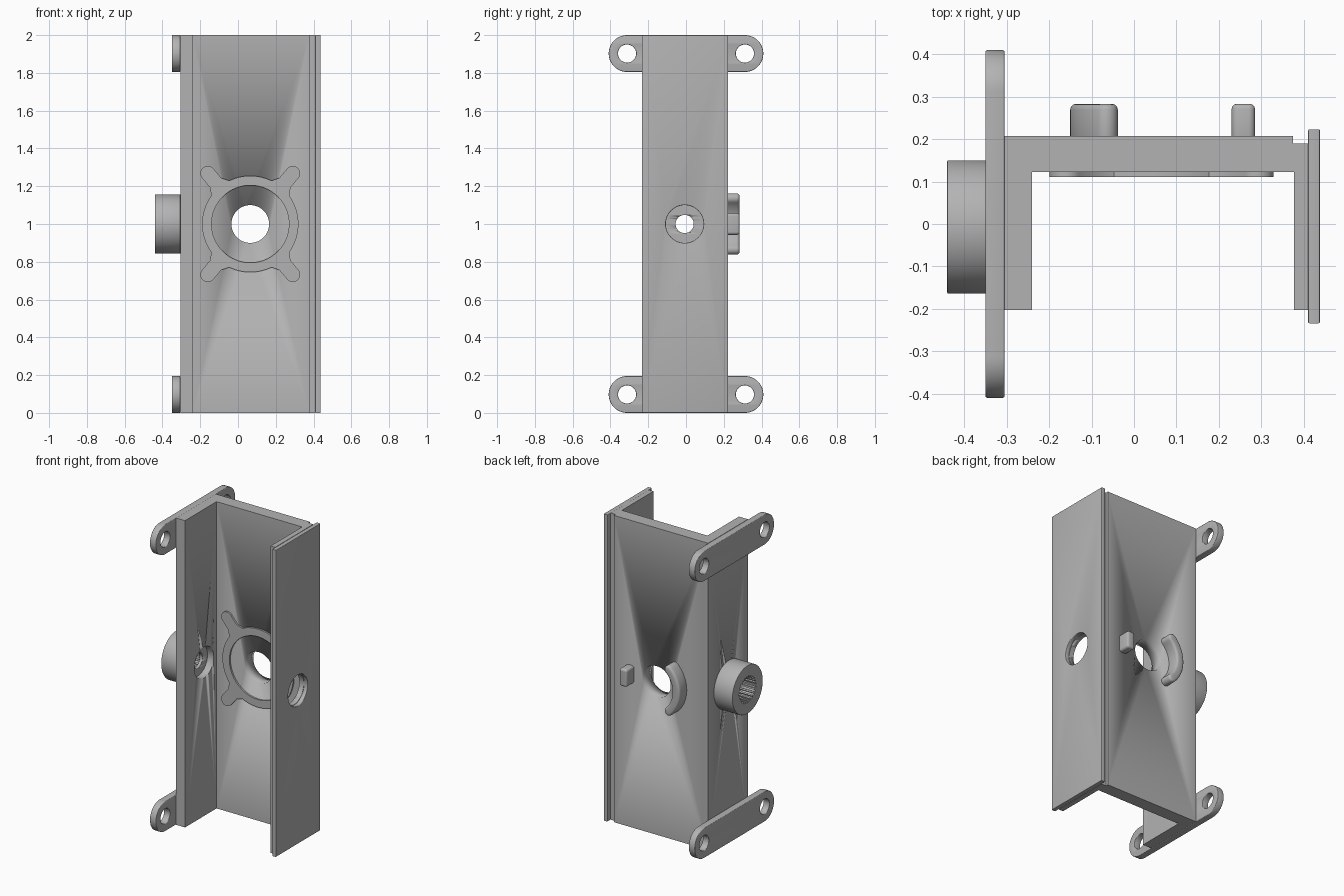
import bpy
import math
from mathutils import Matrix

old = bpy.data.objects.get("Cube")
if old:
    bpy.data.objects.remove(old, do_unlink=True)

grey = bpy.data.materials.new("plain grey")
grey.use_nodes = True
colour = (0.45, 0.45, 0.45, 1)
grey.diffuse_color = colour
grey.node_tree.nodes["Principled BSDF"].inputs["Base Color"].default_value = colour

MID_Y, MID_Z, HUB_X = -0.007, 1.0, 0.065

# Columns send the outline's u, v and depth axes to world axes
AXES = {
    "x": Matrix(((0, 0, 1), (1, 0, 0), (0, 1, 0))),
    "y": Matrix(((1, 0, 0), (0, 0, -1), (0, 1, 0))),
    "z": Matrix.Identity(3),
}


def arc(u, v, r, start=0, end=360, n=48):
    full = abs(end - start) >= 360
    steps = n if full else n - 1
    angles = [math.radians(start + (end - start) * i / steps) for i in range(n)]
    return [(u + r * math.cos(a), v + r * math.sin(a)) for a in angles]


def solid(name, loops, axis, low, high, bevel=0.0):
    """Extrude a filled outline with holes between two positions on an axis."""
    curve = bpy.data.curves.new(name, "CURVE")
    curve.dimensions = "2D"
    curve.fill_mode = "BOTH"
    curve.extrude = (high - low) / 2 - bevel
    curve.bevel_depth = bevel
    curve.bevel_resolution = 2
    curve.offset = -bevel
    for loop in loops:
        spline = curve.splines.new("POLY")
        spline.points.add(len(loop) - 1)
        for point, (u, v) in zip(spline.points, loop):
            point.co = (u, v, 0, 1)
        spline.use_cyclic_u = True
    obj = bpy.data.objects.new(name, curve)
    bpy.context.collection.objects.link(obj)
    bpy.ops.object.select_all(action="DESELECT")
    obj.select_set(True)
    bpy.context.view_layer.objects.active = obj
    bpy.ops.object.convert(target="MESH")
    obj = bpy.context.object
    middle = (low + high) / 2
    shift = {"x": (middle, 0, 0), "y": (0, middle, 0), "z": (0, 0, middle)}[axis]
    obj.data.transform(Matrix.Translation(shift) @ AXES[axis].to_4x4())
    # Weld the separate cap and side surfaces
    weld = obj.modifiers.new("weld", "WELD")
    weld.merge_threshold = 0.0002
    bpy.ops.object.modifier_apply(modifier=weld.name)
    obj.data.materials.clear()
    obj.data.materials.append(grey)
    bpy.ops.object.shade_smooth_by_angle(angle=math.radians(32))
    return obj


def cut(target, cutter):
    mod = target.modifiers.new("hole", "BOOLEAN")
    mod.operation = "DIFFERENCE"
    mod.solver = "EXACT"
    mod.object = cutter
    bpy.context.view_layer.objects.active = target
    bpy.ops.object.modifier_apply(modifier=mod.name)
    bpy.data.objects.remove(cutter, do_unlink=True)


# U-shaped channel
channel = solid("channel", [[
    (-0.305, -0.203), (-0.24, -0.203), (-0.24, 0.122), (0.377, 0.122),
    (0.377, -0.203), (0.41, -0.203), (0.41, 0.19), (0.375, 0.19),
    (0.375, 0.207), (-0.305, 0.207)]], "z", 0, 2)
cut(channel, solid("hub_cutter", [arc(HUB_X, MID_Z, 0.1)], "y", 0.05, 0.3))
cut(channel, solid("bore_cutter", [arc(MID_Y, MID_Z, 0.1)], "x", -0.285, -0.2))
cut(channel, solid("pin_cutter", [arc(MID_Y, MID_Z, 0.048)], "x", -0.35, -0.25))
cut(channel, solid("side_cutter", [arc(MID_Y, MID_Z, 0.1)], "x", 0.3, 0.5))

# Wide outer plate on the left side
solid("side_plate", [
    [(-0.234, 0), (0.223, 0), (0.223, 2), (-0.234, 2)],
    arc(MID_Y, MID_Z, 0.1)], "x", 0.41, 0.438, 0.004)

# Mounting straps with an eye at each end
for name, z in (("lower_strap", 0.0975), ("upper_strap", 1.9025)):
    outline = arc(0.312, z, 0.0975, -90, 90, 24) + arc(-0.312, z, 0.0975, 90, 270, 24)
    solid(name, [outline, arc(0.312, z, 0.048, n=32), arc(-0.312, z, 0.048, n=32)],
          "x", -0.35, -0.305, 0.004)

# Round boss with a splined bore
spline_bore = []
for i in range(24):
    for step, r in ((0, 0.076), (0.45, 0.076), (0.5, 0.086), (0.95, 0.086)):
        a = math.tau * (i + step) / 24
        spline_bore.append((MID_Y + r * math.cos(a), MID_Z + r * math.sin(a)))
solid("side_boss", [arc(MID_Y, MID_Z, 0.157, n=64), spline_bore],
      "x", -0.44, -0.305, 0.003)

# Raised ring with four rounded arms
reach, arm_r, ring_r = math.hypot(0.225, 0.268), 0.039, 0.255
arm_angle = math.degrees(math.atan2(0.268, 0.225))
arms = [arm_angle, 180 - arm_angle, 180 + arm_angle, 360 - arm_angle]
flare = 14
ring = []
for i, a in enumerate(arms):
    u = HUB_X + reach * math.cos(math.radians(a))
    v = MID_Z + reach * math.sin(math.radians(a))
    ring += arc(u, v, arm_r, a - 90, a + 90, 14)
    # Fillet the arm into the ring
    following = arms[(i + 1) % 4] + (360 if i == 3 else 0)
    neck = 0.285
    for side, base in ((1, a), (-1, following)):
        t = math.radians(base)
        fillet = [(HUB_X + neck * math.cos(t) - side * arm_r * math.sin(t),
                   MID_Z + neck * math.sin(t) + side * arm_r * math.cos(t))]
        if side == 1:
            ring += fillet + arc(HUB_X, MID_Z, ring_r, a + flare, following - flare, 20)
        else:
            ring += fillet
solid("raised_ring", [ring, arc(HUB_X, MID_Z, 0.205, n=64)], "y", 0.111, 0.122)

# Curved stop and small stop on the back
mid_r, half_w, sweep = 0.188, 0.0275, 46
tips = [(HUB_X + mid_r * math.cos(math.radians(a)),
         MID_Z + mid_r * math.sin(math.radians(a))) for a in (180 - sweep, 180 + sweep)]
stop = arc(HUB_X, MID_Z, mid_r + half_w, 180 - sweep, 180 + sweep, 28)
stop += arc(*tips[1], half_w, 180 + sweep, 360 + sweep, 12)[1:-1]
stop += arc(HUB_X, MID_Z, mid_r - half_w, 180 + sweep, 180 - sweep, 28)
stop += arc(*tips[0], half_w, -sweep, 180 - sweep, 12)[1:-1]
solid("curved_stop", [stop], "y", 0.18, 0.283, 0.014)

corner = 0.015
small = []
for u, v, a in ((0.27, 1.042, 0), (0.245, 1.042, 90), (0.245, 0.958, 180), (0.27, 0.958, 270)):
    small += arc(u, v, corner, a, a + 90, 6)
solid("small_stop", [small], "y", 0.18, 0.283, 0.012)
